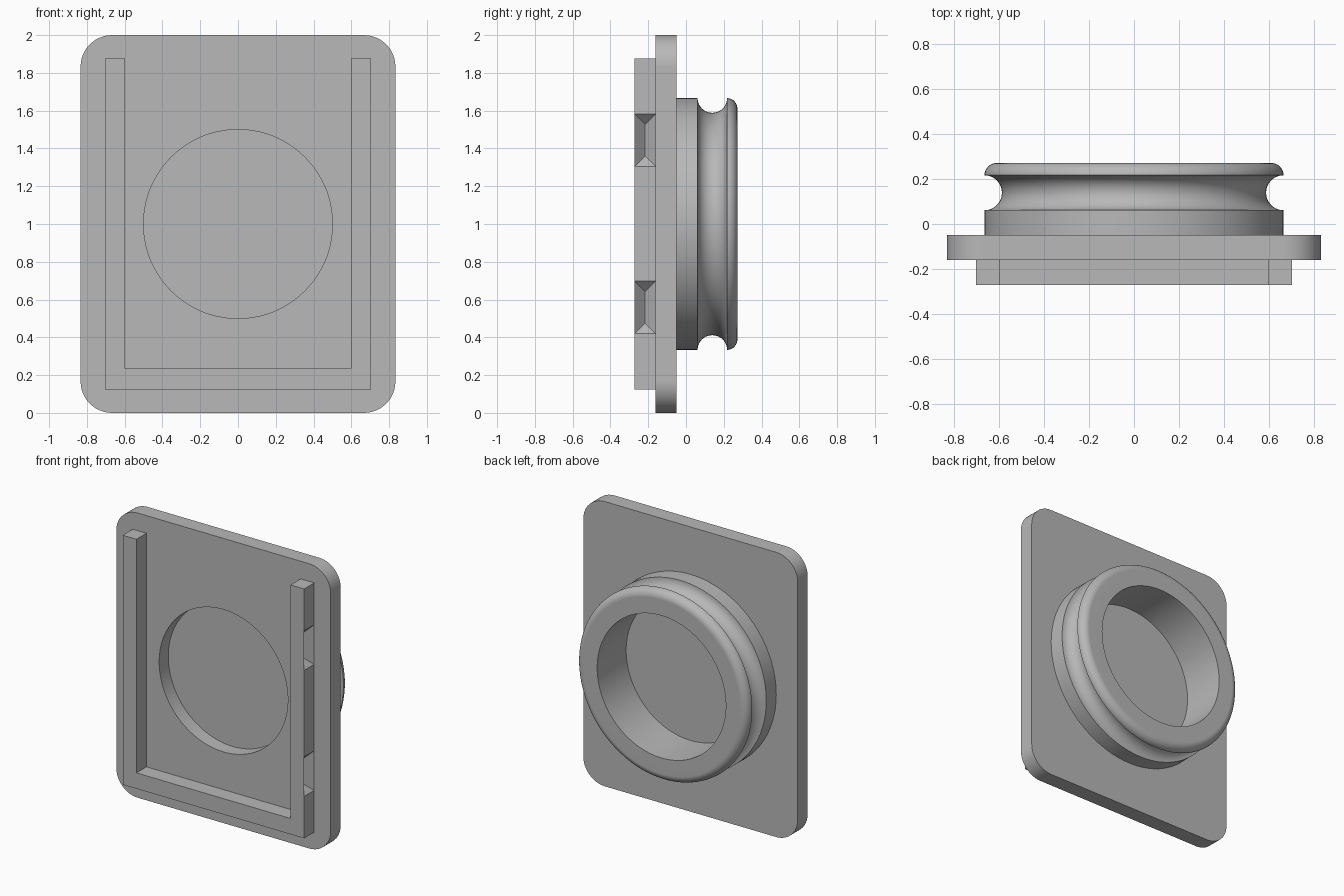
import bpy, bmesh
from math import sin, cos, pi, radians
from mathutils import Vector

cube = bpy.data.objects.get("Cube")
if cube:
    bpy.data.objects.remove(cube, do_unlink=True)

STEP = 1 / 9                                # common wall thickness
FRONT = -0.272
PLATE_FRONT, PLATE_BACK = FRONT + STEP, FRONT + 2 * STEP
COLLAR_END = FRONT + 3 * STEP
RIM_BACK = 0.272
BORE = 0.5

grey = bpy.data.materials.new("plain_grey")
grey.use_nodes = True
grey.diffuse_color = (0.48, 0.48, 0.48, 1)
grey.node_tree.nodes["Principled BSDF"].inputs["Base Color"].default_value = grey.diffuse_color


def arc(cx, cy, r, start, end, n):
    angles = [radians(start + (end - start) * i / n) for i in range(n + 1)]
    return [(cx + r * cos(a), cy + r * sin(a)) for a in angles]


def prism(bm, outline, y0, y1):
    """Extrude an x-z outline from y0 to y1."""
    face = bm.faces.new([bm.verts.new((x, y0, z)) for x, z in outline])
    new = bmesh.ops.extrude_face_region(bm, geom=[face])["geom"]
    moved = [v for v in new if isinstance(v, bmesh.types.BMVert)]
    bmesh.ops.translate(bm, verts=moved, vec=(0, y1 - y0, 0))
    bmesh.ops.recalc_face_normals(bm, faces=bm.faces)


def make_object(name, bm):
    mesh = bpy.data.meshes.new(name)
    bm.to_mesh(mesh)
    bm.free()
    mesh.materials.append(grey)
    obj = bpy.data.objects.new(name, mesh)
    bpy.context.collection.objects.link(obj)
    return obj


def smooth(obj):
    obj.data.shade_smooth()
    obj.data.set_sharp_from_angle(angle=radians(30))
    obj.modifiers.new("flat_sides", 'WEIGHTED_NORMAL').keep_sharp = True


# Rounded back plate
W, R = 5 / 6, 1 / 6
outline = (arc(W - R, 2 - R, R, 0, 90, 12) + arc(R - W, 2 - R, R, 90, 180, 12)
           + arc(R - W, R, R, 180, 270, 12) + arc(W - R, R, R, 270, 360, 12))
bm = bmesh.new()
prism(bm, outline, PLATE_FRONT, PLATE_BACK)
plate = make_object("back_plate", bm)

# Round pocket in the plate front, leaving a thin floor
bm = bmesh.new()
prism(bm, arc(0, 1, BORE, 0, 360, 128)[:-1], FRONT, PLATE_BACK - 0.01)
cutter = make_object("pocket_cutter", bm)
cutter.hide_render = True
cut = plate.modifiers.new("pocket", 'BOOLEAN')
cut.operation, cut.object, cut.solver = 'DIFFERENCE', cutter, 'EXACT'
bpy.context.view_layer.update()
result = bpy.data.meshes.new_from_object(
    plate.evaluated_get(bpy.context.evaluated_depsgraph_get()))
plate.modifiers.clear()
plate.data = result
bpy.data.objects.remove(cutter, do_unlink=True)
smooth(plate)

# U-shaped rail frame with V-shaped notches in its outer sides
OUT, INN, LOW, TOP = 0.705, 0.599, 0.124, 1.876
notches = [(0.419, 0.697), (1.304, 1.582)]
levels = [LOW] + [z for pair in notches for z in pair] + [TOP]
right = [(OUT, z) for z in levels] + [(INN, TOP), (INN, LOW + STEP)]
left = [(-x, z) for x, z in reversed(right)]
bm = bmesh.new()
prism(bm, right + left, FRONT, PLATE_FRONT)
sides = [f for f in bm.faces if abs(f.normal.x) > 0.9
         and any(lo < f.calc_center_median().z < hi for lo, hi in notches)
         and abs(f.calc_center_median().x) > INN + 0.05]
bmesh.ops.inset_individual(bm, faces=sides, thickness=STEP / 2, depth=-STEP / 2,
                           use_even_offset=True)
bmesh.ops.remove_doubles(bm, verts=bm.verts, dist=0.001)
make_object("rail_frame", bm)

# Grooved collar, turned around the y axis: profile is (y, radius)
RAD, GROOVE, ROUND = 2 / 3, 0.078, STEP / 2
profile = [(PLATE_BACK, BORE), (PLATE_BACK, RAD)]
profile += arc(COLLAR_END + GROOVE, RAD, GROOVE, 180, 360, 20)
profile += arc(RIM_BACK - ROUND, RAD - ROUND, ROUND, 90, 0, 10)[1:]
profile += [(RIM_BACK, BORE)]
bm = bmesh.new()
verts = [bm.verts.new((r, y, 1)) for y, r in profile]
edges = [bm.edges.new((a, b)) for a, b in zip(verts, verts[1:] + verts[:1])]
bmesh.ops.spin(bm, geom=verts + edges, cent=(0, 0, 1), axis=(0, 1, 0),
               angle=2 * pi, steps=128, use_merge=True)
bmesh.ops.remove_doubles(bm, verts=bm.verts, dist=0.0001)
bmesh.ops.recalc_face_normals(bm, faces=bm.faces)
smooth(make_object("grooved_collar", bm))
